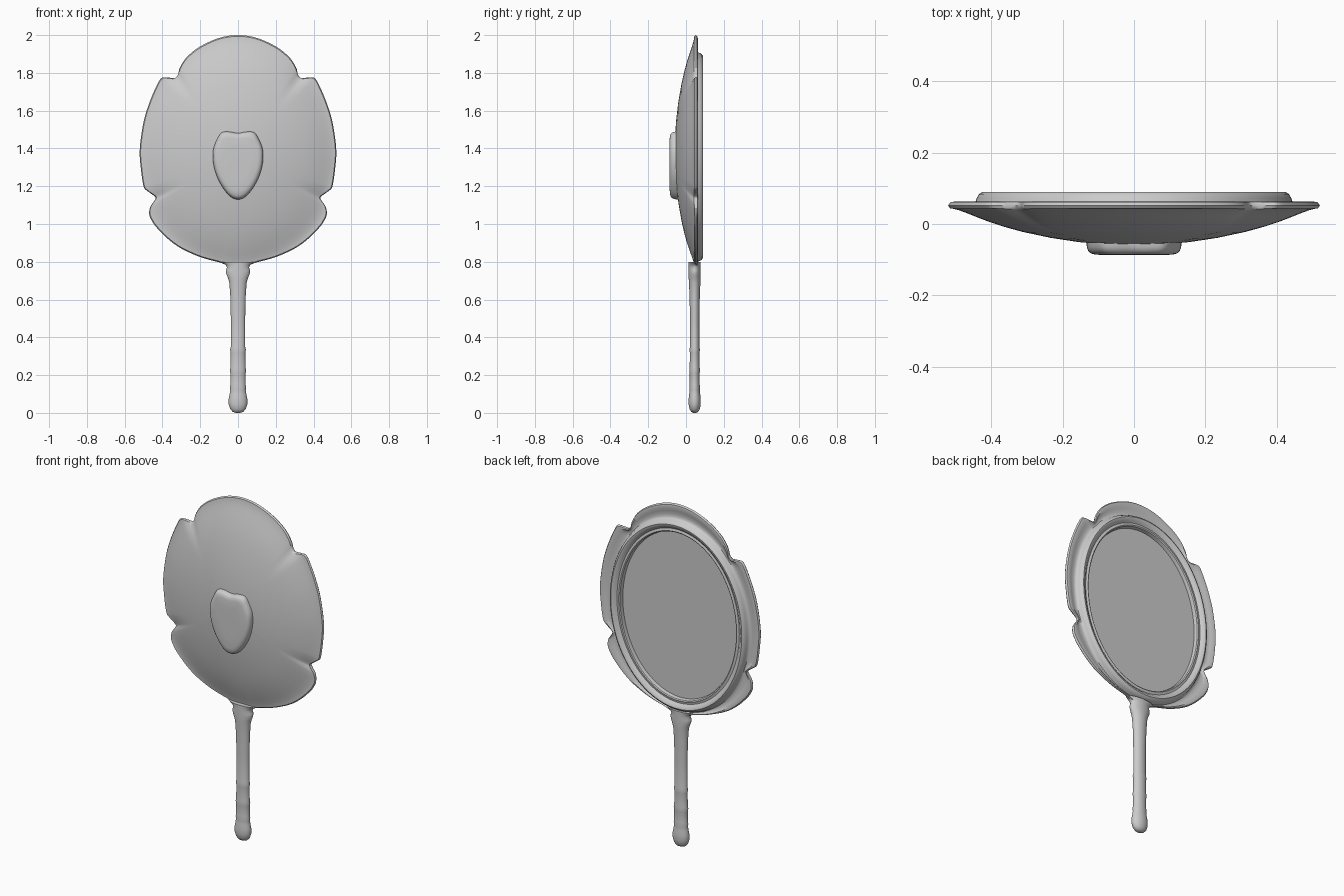
import bpy, bmesh
from math import sin, cos, pi, atan2, radians

if "Cube" in bpy.data.objects:
    bpy.data.objects.remove(bpy.data.objects["Cube"])

CZ = 1.355  # centre height of the mirror head


def loft(name, rows, angle=40):
    """Skin closed rings of points and cap both ends."""
    bm = bmesh.new()
    rings = [[bm.verts.new(p) for p in row] for row in rows]
    n = len(rings[0])
    for a, b in zip(rings, rings[1:]):
        for i in range(n):
            j = (i + 1) % n
            bm.faces.new((a[i], a[j], b[j], b[i]))
    bm.faces.new(rings[0])
    bm.faces.new(rings[-1])
    bmesh.ops.recalc_face_normals(bm, faces=bm.faces)
    me = bpy.data.meshes.new(name)
    bm.to_mesh(me)
    bm.free()
    ob = bpy.data.objects.new(name, me)
    bpy.context.collection.objects.link(ob)
    bpy.ops.object.select_all(action='DESELECT')
    ob.select_set(True)
    bpy.context.view_layer.objects.active = ob
    bpy.ops.object.shade_smooth_by_angle(angle=radians(angle))
    return ob


def smooth_outline(half, steps):
    """Mirror a right-half outline in x and round it with Catmull-Rom."""
    pts = half + [(-x, z) for x, z in half[-2:0:-1]]
    n, out = len(pts), []
    for i in range(n):
        p0, p1, p2, p3 = (pts[(i + k) % n] for k in (-1, 0, 1, 2))
        for s in range(steps):
            t = s / steps
            out.append(tuple(
                0.5 * (2 * b + (c - a) * t + (2 * a - 5 * b + 4 * c - d) * t * t
                       + (3 * b - a - 3 * c + d) * t ** 3)
                for a, b, c, d in zip(p0, p1, p2, p3)))
    return out


# Petal-shaped head outline
head = smooth_outline([
    (0, 2.0), (0.1, 1.985), (0.2, 1.94), (0.27, 1.885), (0.307, 1.83),
    (0.318, 1.79), (0.335, 1.773), (0.37, 1.775), (0.405, 1.773), (0.432, 1.73),
    (0.47, 1.64), (0.5, 1.54), (0.52, 1.4), (0.515, 1.3), (0.5, 1.2),
    (0.48, 1.175), (0.438, 1.143), (0.445, 1.12), (0.465, 1.09), (0.47, 1.05),
    (0.455, 1.015), (0.43, 0.98), (0.37, 0.92), (0.3, 0.87), (0.2, 0.825),
    (0.1, 0.797), (0.05, 0.78), (0, 0.778)], 5)


def front_row(s):
    """Domed front, curling back to a level rim at the outline."""
    row = []
    for x, z in head:
        px, pz = x * s, CZ + (z - CZ) * s
        dome = -0.06 + 0.105 * ((px / 0.52) ** 2 + ((pz - 1.38) / 0.62) ** 2)
        w = s ** 12
        row.append((px, dome * (1 - w) + 0.044 * w, pz))
    return row


def ellipse_row(k, y):
    """Oval ring matched by direction to the outline."""
    row = []
    for x, z in head:
        a = atan2((z - CZ) / (k + 0.11), x / k)
        row.append((k * cos(a), y, CZ + (k + 0.11) * sin(a)))
    return row


def flange_row(t, y):
    base = ellipse_row(0.445, 0)
    return [(x + (b[0] - x) * t, y, z + (b[2] - z) * t)
            for (x, z), b in zip(head, base)]


# Head: dome, thin rim, grooved flange, raised oval frame
rows = [front_row(s) for s in (0.03, 0.15, 0.3, 0.45, 0.6, 0.7, 0.78, 0.85,
                               0.9, 0.94, 0.97, 0.99)]
rows += [flange_row(t, y) for t, y in ((0, 0.052), (0.08, 0.061), (0.25, 0.063),
                                       (0.5, 0.055), (0.75, 0.052), (0.92, 0.053))]
frame = [(0.445, 0.058), (0.441, 0.072), (0.434, 0.084), (0.424, 0.09),
         (0.413, 0.088), (0.404, 0.079), (0.396, 0.073), (0.389, 0.074),
         (0.382, 0.077), (0.376, 0.073), (0.373, 0.062), (0.372, 0.045)]
rows += [ellipse_row(k, y) for k, y in frame]
loft("mirror_head", rows)

# Flat oval glass
loft("mirror_glass", [ellipse_row(k, y) for k, y in
                      ((0.374, 0.046), (0.374, 0.052))], 30)

# Raised shield on the front
shield = smooth_outline([
    (0, 1.48), (0.05, 1.487), (0.085, 1.482), (0.108, 1.45), (0.13, 1.39),
    (0.127, 1.31), (0.1, 1.23), (0.05, 1.157), (0, 1.133)], 6)
loft("shield_emblem", [
    [(x * s, y, 1.33 + (z - 1.33) * s) for x, z in shield]
    for s, y in ((1.02, -0.03), (1.01, -0.056), (1.0, -0.066), (0.97, -0.076),
                 (0.91, -0.083), (0.8, -0.086), (0.5, -0.087), (0.1, -0.087))], 60)

# Handle: flattened lathe with end knob, bands and top collar
profile = [(0.0, 0.012), (0.006, 0.028), (0.02, 0.041), (0.045, 0.049),
           (0.075, 0.049), (0.1, 0.044), (0.12, 0.041), (0.135, 0.043),
           (0.15, 0.04), (0.21, 0.04), (0.225, 0.043), (0.24, 0.04),
           (0.32, 0.039), (0.335, 0.042), (0.35, 0.038), (0.5, 0.038),
           (0.62, 0.041), (0.69, 0.046), (0.715, 0.053), (0.735, 0.062),
           (0.755, 0.064), (0.77, 0.058), (0.785, 0.066), (0.8, 0.09)]
loft("handle", [
    [(r * cos(2 * pi * i / 40),
      0.046 + min(0.66 * r, 0.032) * sin(2 * pi * i / 40), z)
     for i in range(40)] for z, r in profile], 60)
